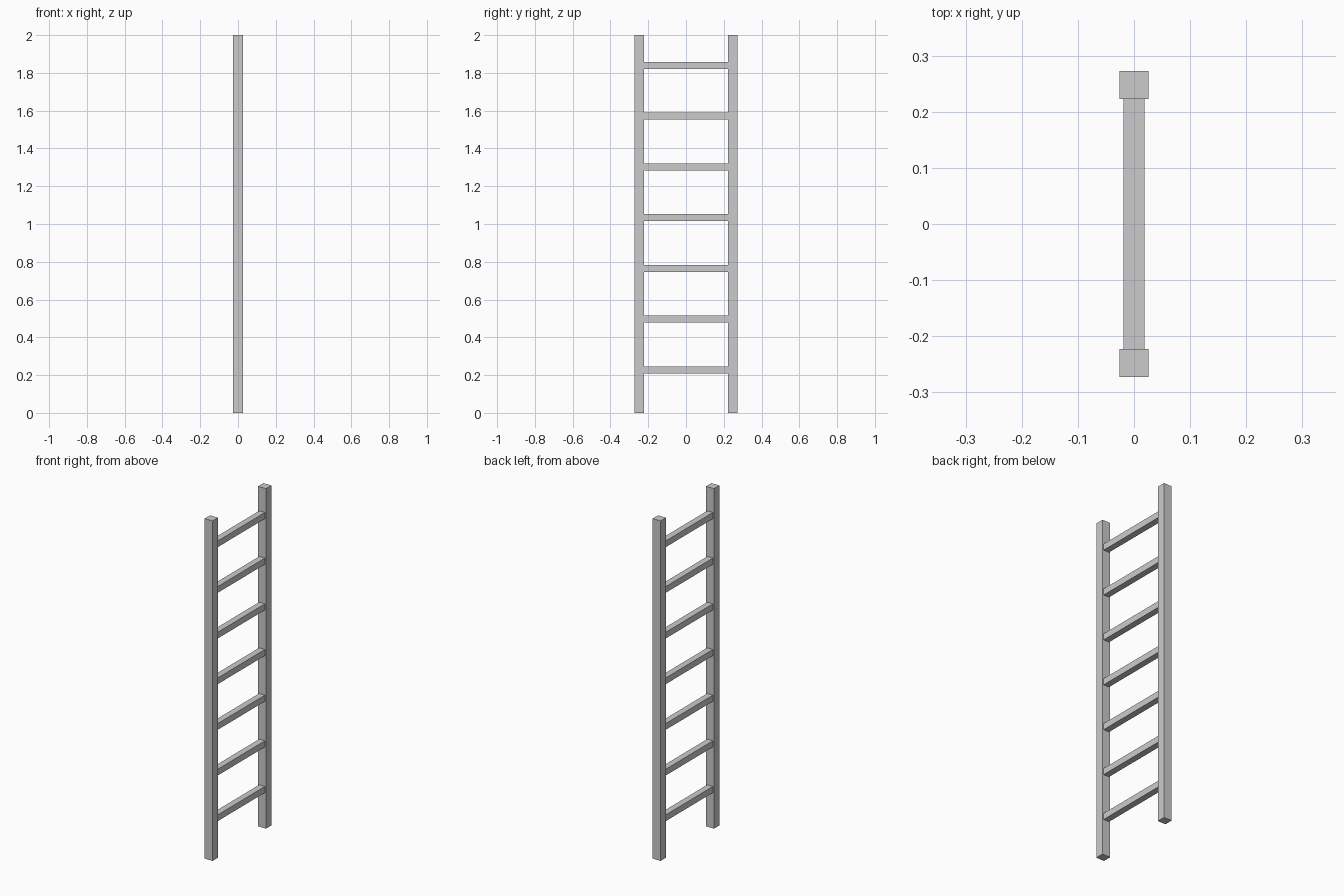
import bpy

if "Cube" in bpy.data.objects:
    bpy.data.objects.remove(bpy.data.objects["Cube"])

HEIGHT = 2.0
RAIL_X, RAIL_Y = 0.052, 0.05   # rail cross-section
RAIL_POS = 0.248               # rail centre distance from the middle
RUNG = 0.037                   # square rung thickness
RUNG_COUNT = 7
RUNG_FIRST, RUNG_STEP = 0.228, 0.2686


def box(name, size, location):
    bpy.ops.mesh.primitive_cube_add(size=1, location=location)
    obj = bpy.context.object
    obj.name = name
    obj.scale = size
    bpy.ops.object.transform_apply(location=False, rotation=False, scale=True)
    return obj


# Two upright side rails
for side, label in ((-1, "front"), (1, "back")):
    box(f"{label}_rail", (RAIL_X, RAIL_Y, HEIGHT), (0, side * RAIL_POS, HEIGHT / 2))

# Evenly spaced rungs, seated just inside the rails
rung_length = 2 * RAIL_POS - RAIL_Y + 0.004
for i in range(RUNG_COUNT):
    box(f"rung_{i + 1}", (RUNG, rung_length, RUNG), (0, 0, RUNG_FIRST + i * RUNG_STEP))
